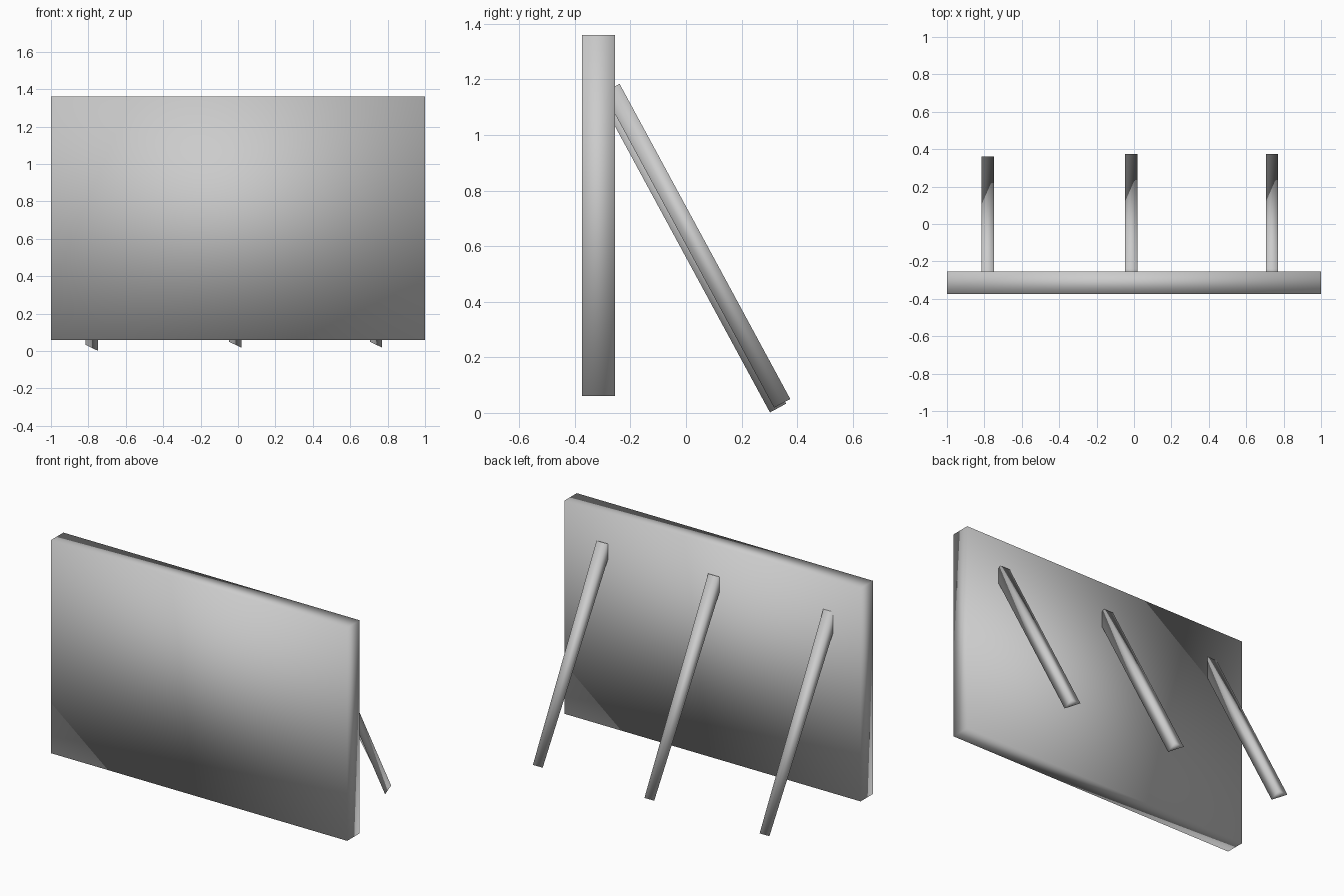
import bpy
import bmesh
from mathutils import Vector

cube = bpy.data.objects.get("Cube")
if cube:
    bpy.data.objects.remove(cube, do_unlink=True)

grey = bpy.data.materials.new("plain_grey")
grey.use_nodes = True
grey.diffuse_color = (0.6, 0.6, 0.6, 1)
grey.node_tree.nodes["Principled BSDF"].inputs["Base Color"].default_value = (0.6, 0.6, 0.6, 1)


def finish(bm, name):
    """Turn a bmesh into a smooth, coloured object."""
    bmesh.ops.recalc_face_normals(bm, faces=bm.faces[:])
    for face in bm.faces:
        face.smooth = True
    mesh = bpy.data.meshes.new(name)
    bm.to_mesh(mesh)
    bm.free()
    mesh.materials.append(grey)
    obj = bpy.data.objects.new(name, mesh)
    bpy.context.collection.objects.link(obj)


def box(low, high):
    bm = bmesh.new()
    bmesh.ops.create_cube(bm, size=1)
    low, high = Vector(low), Vector(high)
    for v in bm.verts:
        v.co = (low + high) / 2 + v.co * (high - low)
    return bm


# Upright board
finish(box((-1, -0.375, 0.06), (1, -0.255, 1.36)), "board")

# Leaning props: square at the board, tapering to a triangular foot
WIDTH, LENGTH = 0.066, 1.29
UP = Vector((0, -0.476, 0.879))
UNDER = Vector((0, -0.879, -0.476))


def prop(name, x, y, z):
    bm = box((0, 0, 0), (WIDTH, WIDTH, LENGTH))
    # Fold one underside corner of the foot up to the back edge
    for v in bm.verts:
        if v.co.x < 0.01 and v.co.z < 0.01:
            v.co.y = 0
    bmesh.ops.remove_doubles(bm, verts=bm.verts[:], dist=0.001)
    for v in bm.verts:
        v.co = Vector((x + v.co.x, y, z)) + UNDER * v.co.y + UP * v.co.z
    finish(bm, name)


prop("right_prop", -0.815, 0.36, 0.033)
prop("middle_prop", -0.048, 0.375, 0.05)
prop("left_prop", 0.705, 0.375, 0.05)
